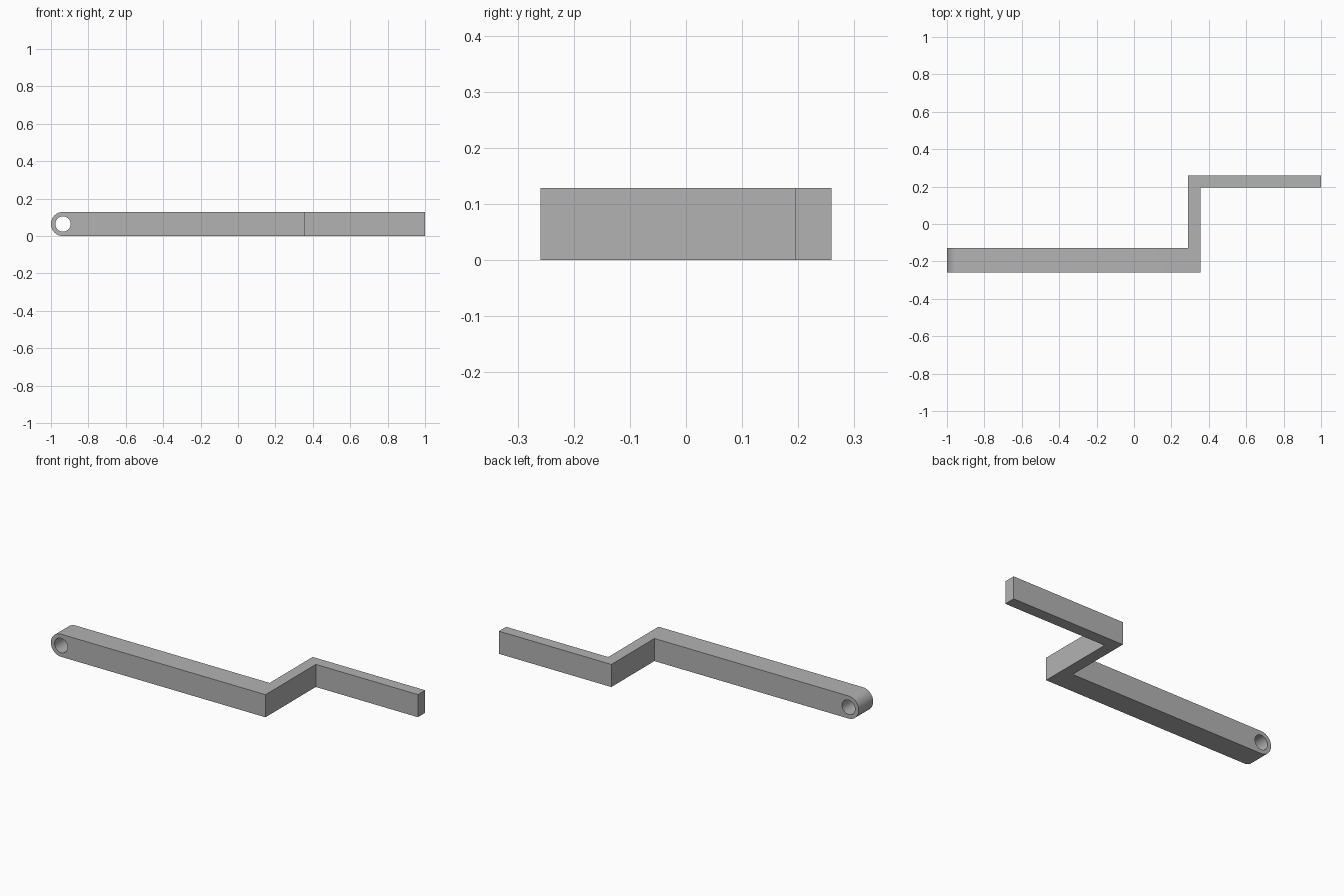
import bpy, bmesh, math
from mathutils import Vector

cube = bpy.data.objects.get("Cube")
if cube:
    bpy.data.objects.remove(cube, do_unlink=True)

HEIGHT = 0.129
RADIUS = HEIGHT / 2
HOLE = 0.041

grey = bpy.data.materials.new("plain grey")
grey.use_nodes = True
colour = (0.45, 0.45, 0.45, 1)
grey.diffuse_color = colour
grey.node_tree.nodes["Principled BSDF"].inputs["Base Color"].default_value = colour

# Cranked arm: stepped plan profile, extruded upwards
plan = [(-1, -0.259), (0.355, -0.259), (0.355, 0.194), (1, 0.194),
        (1, 0.259), (0.29, 0.259), (0.29, -0.129), (-1, -0.129)]
bm = bmesh.new()
base = bm.faces.new([bm.verts.new((x, y, 0)) for x, y in plan])
top = bmesh.ops.extrude_face_region(bm, geom=[base])["geom"]
bmesh.ops.translate(bm, vec=Vector((0, 0, HEIGHT)),
                    verts=[v for v in top if isinstance(v, bmesh.types.BMVert)])
bmesh.ops.recalc_face_normals(bm, faces=bm.faces)

# Full round on the pivot end
ends = [e for e in bm.edges
        if all(v.co.x < -0.99 for v in e.verts)
        and abs(e.verts[0].co.z - e.verts[1].co.z) < 0.001]
bmesh.ops.bevel(bm, geom=ends, offset=RADIUS, offset_type='OFFSET', segments=16,
                profile=0.5, affect='EDGES', clamp_overlap=False)
bmesh.ops.remove_doubles(bm, verts=bm.verts, dist=0.0005)
bmesh.ops.recalc_face_normals(bm, faces=bm.faces)
mesh = bpy.data.meshes.new("cranked_arm")
bm.to_mesh(mesh)
bm.free()
mesh.materials.append(grey)
arm = bpy.data.objects.new("cranked_arm", mesh)
bpy.context.collection.objects.link(arm)

# Pivot hole through the rounded end
bpy.ops.mesh.primitive_cylinder_add(vertices=48, radius=HOLE, depth=0.3,
                                    location=(RADIUS - 1, -0.194, RADIUS),
                                    rotation=(math.pi / 2, 0, 0))
cutter = bpy.context.object
cutter.name = "pivot_hole_cutter"
cutter.data.materials.append(grey)
cut = arm.modifiers.new("pivot_hole", 'BOOLEAN')
cut.operation = 'DIFFERENCE'
cut.solver = 'EXACT'
cut.object = cutter

bpy.ops.object.select_all(action='DESELECT')
arm.select_set(True)
bpy.context.view_layer.objects.active = arm
bpy.ops.object.modifier_apply(modifier=cut.name)
bpy.data.objects.remove(cutter, do_unlink=True)
bpy.ops.object.shade_smooth_by_angle(angle=math.radians(30))
